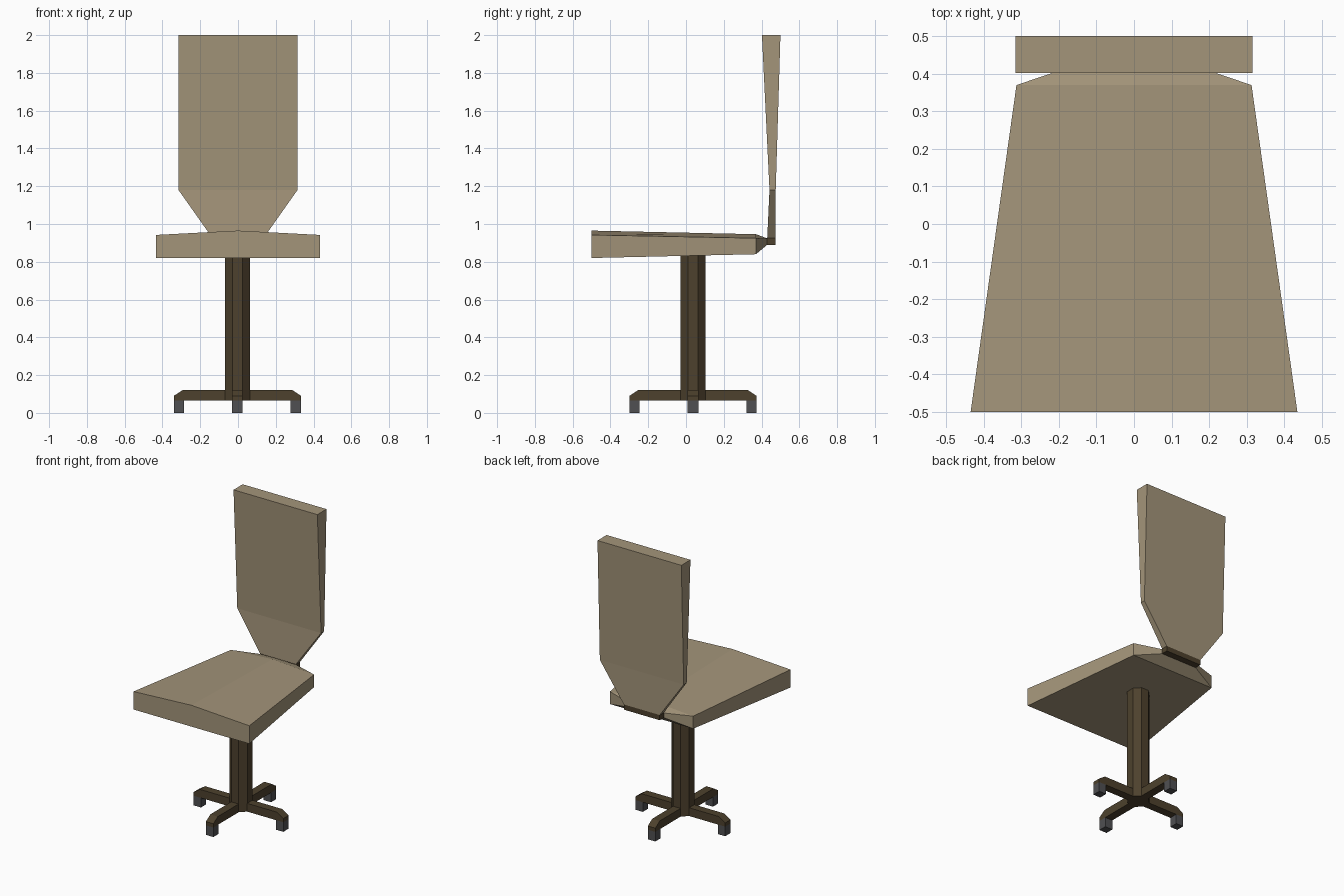
import bpy, bmesh, math
from mathutils import Matrix, Vector

if "Cube" in bpy.data.objects:
    bpy.data.objects.remove(bpy.data.objects["Cube"])


def material(name, rgb):
    m = bpy.data.materials.new(name)
    m.diffuse_color = (*rgb, 1)
    m.use_nodes = True
    m.node_tree.nodes["Principled BSDF"].inputs["Base Color"].default_value = m.diffuse_color
    return m


TAN = material("tan upholstery", (0.37, 0.30, 0.195))
BROWN = material("dark brown frame", (0.075, 0.053, 0.026))
GREY = material("grey feet", (0.08, 0.08, 0.085))


def finish(name, bm, mat):
    bmesh.ops.recalc_face_normals(bm, faces=bm.faces)
    me = bpy.data.meshes.new(name)
    bm.to_mesh(me)
    bm.free()
    me.materials.append(mat)
    ob = bpy.data.objects.new(name, me)
    bpy.context.collection.objects.link(ob)
    return ob


def loft(name, rings, mat, turn=None):
    """Skin a list of matching closed cross-sections and cap both ends."""
    bm = bmesh.new()
    loops = [[bm.verts.new(turn @ Vector(p) if turn else p) for p in r] for r in rings]
    n = len(loops[0])
    for a, b in zip(loops, loops[1:]):
        for i in range(n):
            j = (i + 1) % n
            bm.faces.new((a[i], a[j], b[j], b[i]))
    bm.faces.new(loops[0])
    bm.faces.new(loops[-1])
    return finish(name, bm, mat)


# Seat: ridged cushion narrowing to the rear (y, half width, bottom, edge top, ridge top)
def seat_ring(y, w, bot, top, ridge):
    return [(-w, y, bot), (0, y, bot), (w, y, bot), (w, y, top), (0, y, ridge), (-w, y, top)]


loft("seat", [seat_ring(-0.5, 0.435, 0.82, 0.942, 0.965),
              seat_ring(0.37, 0.313, 0.84, 0.925, 0.946),
              seat_ring(0.43, 0.135, 0.89, 0.922, 0.924)], TAN)


# Backrest and its bracket (z, half width, front y, back y)
def flat_ring(z, w, y0, y1):
    return [(-w, y0, z), (w, y0, z), (w, y1, z), (-w, y1, z)]


loft("backrest", [flat_ring(0.925, 0.135, 0.43, 0.475),
                  flat_ring(1.18, 0.315, 0.442, 0.475),
                  flat_ring(2.0, 0.315, 0.402, 0.5)], TAN)
loft("back_bracket", [flat_ring(0.89, 0.135, 0.428, 0.475),
                      flat_ring(0.925, 0.135, 0.428, 0.475)], BROWN)

# Octagonal column
CX, CY, R = -0.003, 0.037, 0.066
RAD = R / math.cos(math.pi / 8)


def octagon(z):
    return [(CX + RAD * math.cos((i + 0.5) * math.pi / 4),
             CY + RAD * math.sin((i + 0.5) * math.pi / 4), z) for i in range(8)]


loft("column", [octagon(0.065), octagon(0.84)], BROWN)

# Four base legs with chamfered ends, each with a grey foot
LEG = [(R - 0.004, 0.065), (0.337, 0.065), (0.337, 0.09), (0.29, 0.121), (R - 0.004, 0.121)]
HALF = 0.028
for k in range(4):
    turn = Matrix.Translation((CX, CY, 0)) @ Matrix.Rotation(k * math.pi / 2, 4, 'Z')
    loft(f"base_leg_{k + 1}", [[(x, s, z) for x, z in LEG] for s in (-HALF, HALF)], BROWN, turn)
    foot = [(0.282, 0), (0.337, 0), (0.337, 0.065), (0.282, 0.065)]
    loft(f"foot_{k + 1}", [[(x, s, z) for x, z in foot] for s in (-HALF, HALF)], GREY, turn)
